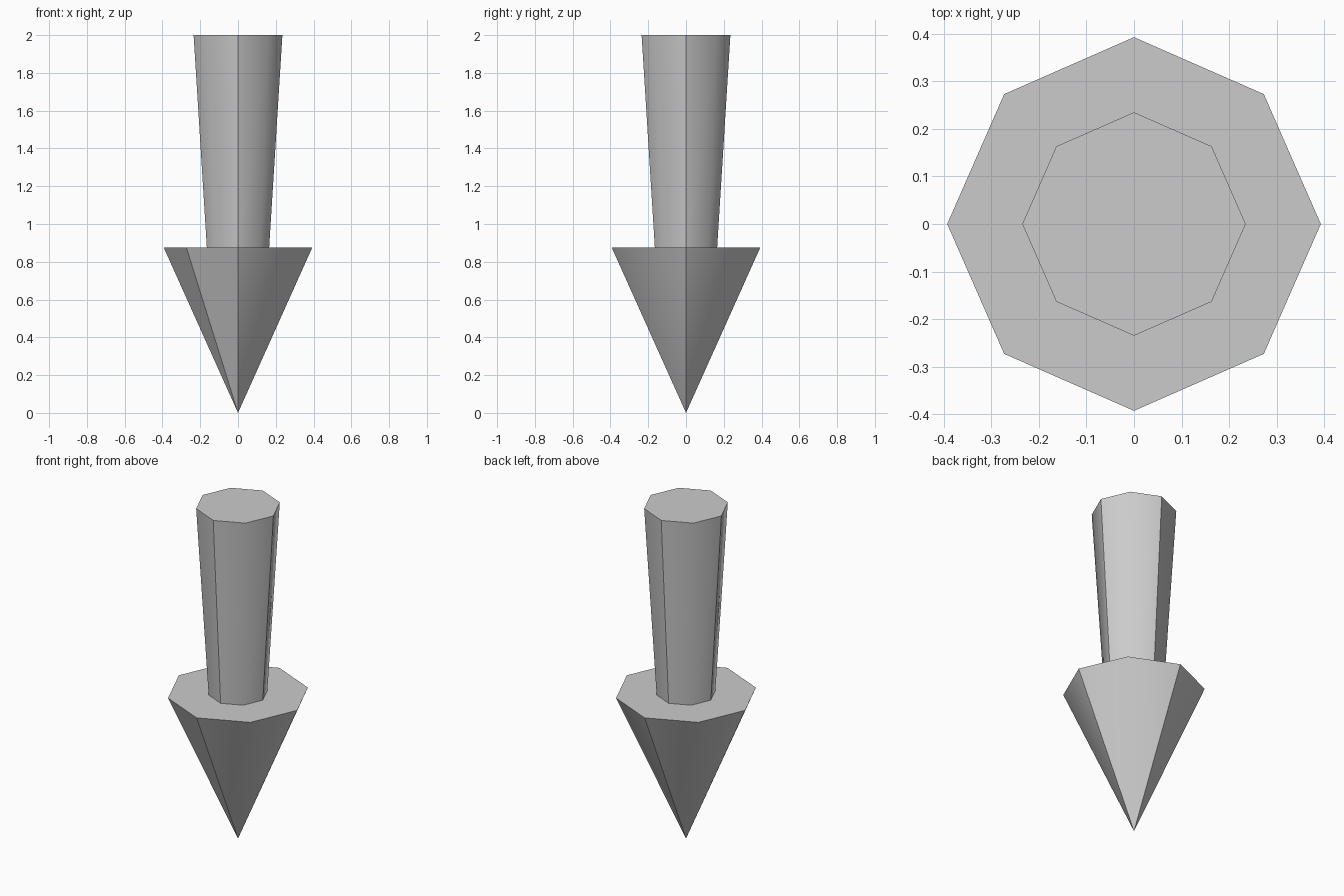
import bpy, bmesh
from math import cos, sin, pi

cube = bpy.data.objects.get("Cube")
if cube:
    bpy.data.objects.remove(cube, do_unlink=True)

grey = bpy.data.materials.new("plain grey")
grey.use_nodes = True
colour = (0.6, 0.6, 0.6, 1)
grey.diffuse_color = colour
grey.node_tree.nodes["Principled BSDF"].inputs["Base Color"].default_value = colour

SIDES = 8
DIAGONAL = 0.983  # corners between the axes sit slightly inward


def ring(bm, radius, z):
    points = []
    for i in range(SIDES):
        a = 2 * pi * i / SIDES
        r = radius * (DIAGONAL if i % 2 else 1)
        points.append(bm.verts.new((r * cos(a), r * sin(a), z)))
    return points


def tapered_part(name, z_low, r_low, z_high, r_high, sharp_corners):
    """Eight-sided taper with a flat lid; a zero lower radius gives a point."""
    bm = bmesh.new()
    top = ring(bm, r_high, z_high)
    if r_low:
        low = ring(bm, r_low, z_low)
    else:
        low = [bm.verts.new((0, 0, z_low))] * SIDES
    bm.faces.new(top)
    for i in range(SIDES):
        j = (i + 1) % SIDES
        corners = [low[i], low[j], top[j], top[i]]
        face = bm.faces.new(list(dict.fromkeys(corners)))
        face.smooth = True
    # Crisp lid rim and crisp chosen corner edges, soft elsewhere
    for i in range(SIDES):
        bm.edges.get((top[i], top[(i + 1) % SIDES])).smooth = False
        if i in sharp_corners:
            bm.edges.get((low[i], top[i])).smooth = False
    bmesh.ops.recalc_face_normals(bm, faces=bm.faces)
    mesh = bpy.data.meshes.new(name)
    bm.to_mesh(mesh)
    bm.free()
    mesh.materials.append(grey)
    obj = bpy.data.objects.new(name, mesh)
    bpy.context.collection.objects.link(obj)
    return obj


# Pointed head, then the shaft that widens upward from it
tapered_part("arrow_head", 0, 0, 0.875, 0.393, (0, 2, 4, 5, 6))
tapered_part("arrow_shaft", 0.875, 0.165, 2, 0.235, (0, 2, 4, 6))
